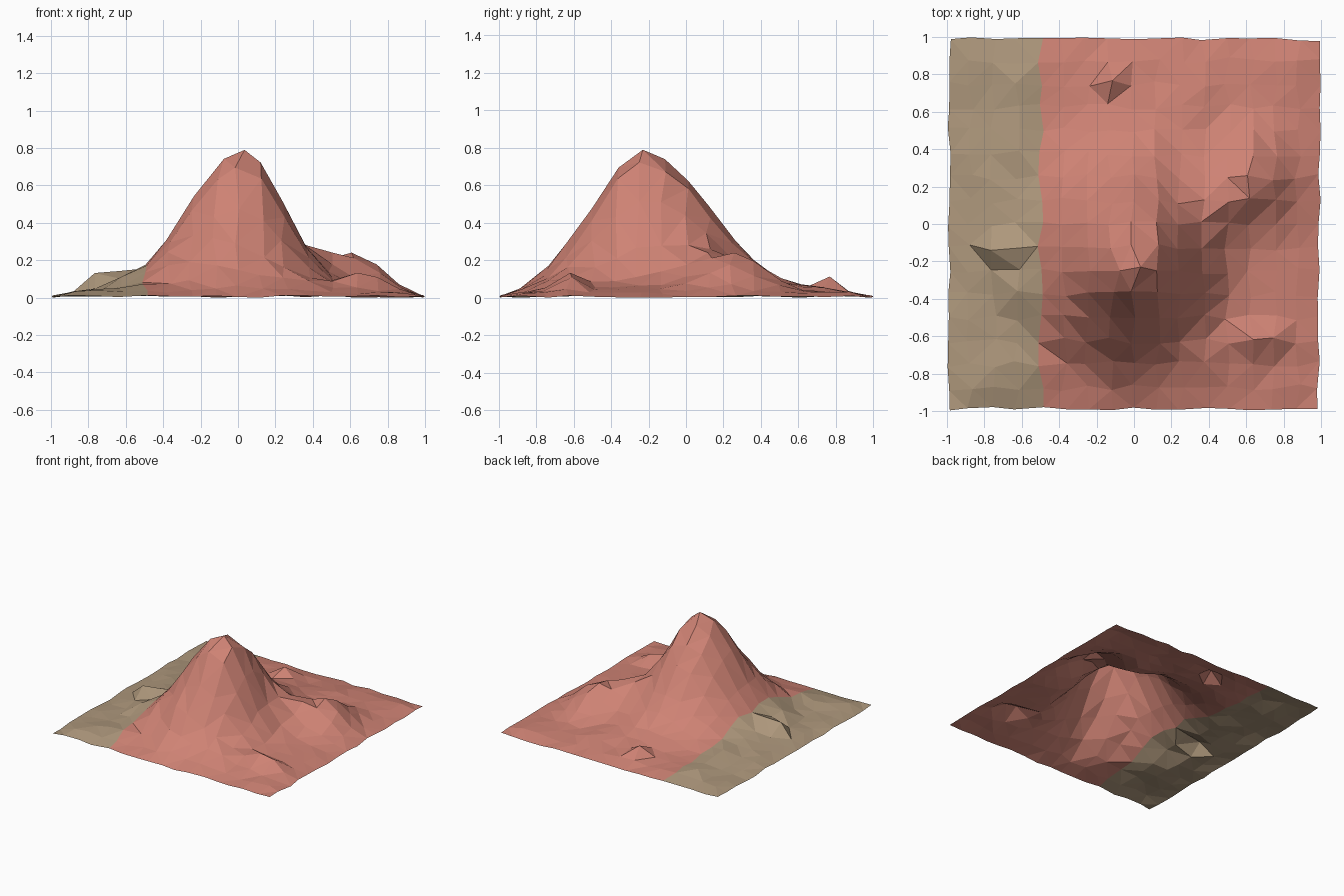
import bpy, bmesh, math, random
from mathutils import noise, Vector

if "Cube" in bpy.data.objects:
    bpy.data.objects.remove(bpy.data.objects["Cube"])

random.seed(7)
N = 16                      # cells per side
STEP = 2 / N


def material(name, rgb):
    m = bpy.data.materials.new(name)
    m.diffuse_color = (*rgb, 1)
    m.use_nodes = True
    m.node_tree.nodes["Principled BSDF"].inputs["Base Color"].default_value = m.diffuse_color
    return m


def gauss(x, y, cx, cy, sx, sy):
    return math.exp(-((x - cx) / sx) ** 2 - ((y - cy) / sy) ** 2)


# Secondary hills and small rocky bumps: x, y, height, radius
BUMPS = [
    (0.64, 0.24, 0.185, 0.20), (0.44, 0.10, 0.075, 0.15),   # eastern shoulder
    (0.62, 0.42, 0.04, 0.10),
    (-0.10, -0.64, 0.07, 0.13), (-0.38, -0.55, 0.05, 0.09),  # southern foot
    (0.62, -0.64, 0.09, 0.10), (0.76, -0.62, 0.06, 0.09),
    (0.40, -0.75, 0.03, 0.08),
    (-0.12, 0.77, 0.075, 0.07), (0.30, 0.72, 0.02, 0.12),    # northern plain
    (-0.76, -0.12, 0.09, 0.06), (-0.63, -0.13, 0.055, 0.06),  # western rocks
    (-0.62, -0.38, 0.04, 0.07), (-0.63, 0.45, 0.04, 0.08),
    (-0.63, 0.70, 0.045, 0.07), (-0.55, -0.75, 0.03, 0.08),
]


def height(x, y):
    # Main peak with different flank widths on each side
    sx = 0.40 if x < 0.02 else 0.325
    sy = 0.375 if y < -0.22 else 0.475
    z = 0.755 * gauss(x, y, 0.02, -0.22, sx, sy)
    z += sum(h * gauss(x, y, cx, cy, r, r) for cx, cy, h, r in BUMPS)
    # Gently rough ground
    z += 0.032 + 0.022 * noise.noise(Vector((x * 4.3, y * 4.3, 2.7)))
    # Fade to the ground at the border
    d = max(0, 1 - max(abs(x), abs(y)))
    return z * min(1, 0.2 + d / 0.2)


# Terrain sheet
bm = bmesh.new()
verts = {}
for i in range(N + 1):
    for j in range(N + 1):
        x, y = -1 + i * STEP, -1 + j * STEP
        jx, jy = random.uniform(-0.018, 0.018), random.uniform(-0.018, 0.018)
        if i in (0, N):     # slightly wavy border, kept inside the square
            jx = -math.copysign(random.uniform(0.002, 0.022), x)
        if j in (0, N):
            jy = -math.copysign(random.uniform(0.002, 0.022), y)
        if (i, j) == (8, 6):  # summit
            jx, jy = 0.035, 0.02
        if (i, j) == (7, 6):
            jx, jy = 0.05, 0.0
        x, y = x + jx, y + jy
        z = height(x, y)
        if i in (0, N) or j in (0, N):
            z = random.uniform(0.0, 0.012)
        verts[i, j] = bm.verts.new((x, y, z))

# Faces, tan in the western quarter and red clay elsewhere
for i in range(N):
    for j in range(N):
        f = bm.faces.new((verts[i, j], verts[i + 1, j],
                          verts[i + 1, j + 1], verts[i, j + 1]))
        f.material_index = 0 if i < 4 else 1
bmesh.ops.triangulate(bm, faces=bm.faces[:], quad_method='BEAUTY')

mesh = bpy.data.meshes.new("mountain_terrain")
bm.to_mesh(mesh)
bm.free()
mesh.materials.append(material("tan sand", (0.42, 0.31, 0.20)))
mesh.materials.append(material("red clay", (0.62, 0.225, 0.175)))
terrain = bpy.data.objects.new("mountain_terrain", mesh)
bpy.context.collection.objects.link(terrain)
